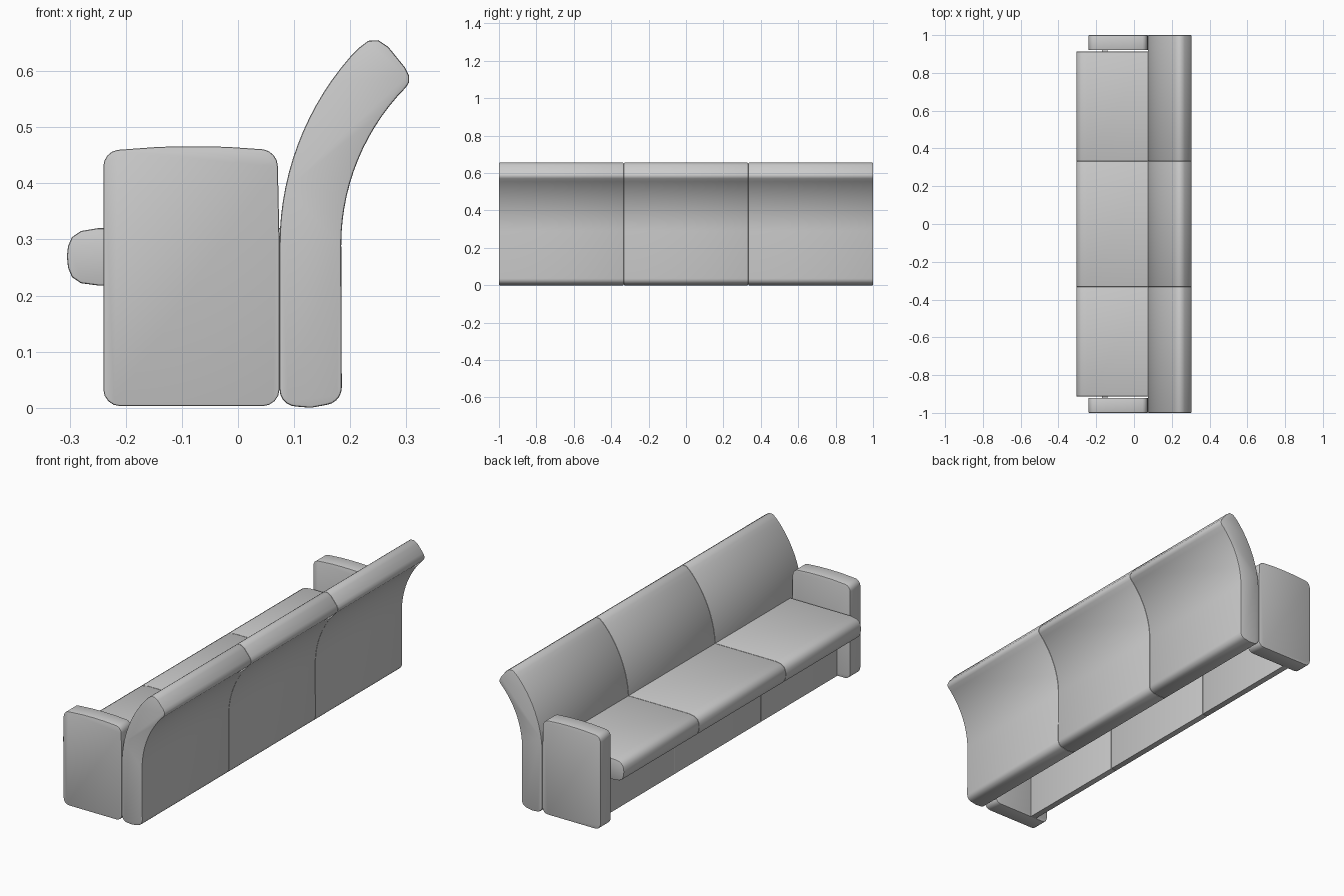
import bpy, bmesh, math

cube = bpy.data.objects.get("Cube")
if cube:
    bpy.data.objects.remove(cube, do_unlink=True)

grey = bpy.data.materials.new("grey_fabric")
grey.use_nodes = True
COLOR = (0.6, 0.6, 0.6, 1)
grey.diffuse_color = COLOR
grey.node_tree.nodes["Principled BSDF"].inputs["Base Color"].default_value = COLOR


def extrude(name, profile, y0, y1, edge=0.004):
    """Extrude an x-z profile along y, softening the rims of both ends."""
    bm = bmesh.new()
    near = [bm.verts.new((x, y0, z)) for x, z in profile]
    cap = bm.faces.new(near)
    moved = bmesh.ops.extrude_face_region(bm, geom=[cap], use_keep_orig=True)["geom"]
    for v in moved:
        if isinstance(v, bmesh.types.BMVert):
            v.co.y = y1
    bmesh.ops.recalc_face_normals(bm, faces=bm.faces)
    rims = [e for e in bm.edges if abs(e.verts[0].co.y - e.verts[1].co.y) < 1e-6]
    bmesh.ops.bevel(bm, geom=rims, offset=edge, segments=2, profile=0.5, affect='EDGES')
    mesh = bpy.data.meshes.new(name)
    bm.to_mesh(mesh)
    bm.free()
    obj = bpy.data.objects.new(name, mesh)
    bpy.context.collection.objects.link(obj)
    mesh.materials.append(grey)
    bpy.ops.object.select_all(action='DESELECT')
    obj.select_set(True)
    bpy.context.view_layer.objects.active = obj
    bpy.ops.object.shade_smooth_by_angle(angle=math.radians(35))
    return obj


def arc(cx, cz, r, start, end, steps):
    """Points on an arc, angles in degrees."""
    angles = [math.radians(start + (end - start) * i / steps) for i in range(steps + 1)]
    return [(cx + r * math.cos(a), cz + r * math.sin(a)) for a in angles]


# Backrest: straight base, then two concentric curves leaning backwards
back = arc(0.105, 0.033, 0.031, 270, 180, 5)
back += arc(0.584, 0.29, 0.51, 180, 139, 14)
back += [(0.215, 0.641), (0.232, 0.654), (0.25, 0.655), (0.268, 0.643),
         (0.298, 0.606), (0.305, 0.592), (0.305, 0.58)]
back += arc(0.584, 0.29, 0.40, 135.4, 180, 14)
back += arc(0.154, 0.036, 0.031, 0, -80, 5) + [(0.13, 0.0)]

# Armrest: rounded block with a crowned top
arm = arc(-0.21, 0.033, 0.03, 270, 180, 4)
arm += arc(-0.21, 0.43, 0.03, 180, 100, 4)
arm += [(-0.14, 0.465), (-0.08, 0.466), (-0.02, 0.465)]
arm += arc(0.04, 0.43, 0.031, 80, 0, 4)
arm += [(0.074, 0.29)] + arc(0.044, 0.033, 0.03, 0, -90, 4)

# Seat cushion: slab with a rolled front edge
seat = [(0.09, 0.218), (-0.25, 0.218), (-0.28, 0.222), (-0.296, 0.233),
        (-0.303, 0.25), (-0.305, 0.27), (-0.303, 0.288), (-0.296, 0.304),
        (-0.28, 0.315), (-0.25, 0.32), (0.09, 0.32)]

# Front board beneath the seat
board = [(-0.17, 0.003), (-0.17, 0.23), (-0.14, 0.23), (-0.14, 0.003)]

# Three sections side by side
SEAM = 1 / 3
for label, i in (("right", -1), ("middle", 0), ("left", 1)):
    inner = (i - 0.5) * 2 * SEAM
    outer = (i + 0.5) * 2 * SEAM
    extrude("backrest_" + label, back, inner, outer)
    low, high = max(inner, -0.913), min(outer, 0.913)
    extrude("seat_" + label, seat, low, high)
    low, high = max(inner, -0.925), min(outer, 0.925)
    extrude("front_board_" + label, board, low, high, 0.003)

# Armrests at both ends
for label, side in (("right", -1), ("left", 1)):
    extrude("armrest_" + label, arm, *sorted((side * 0.92, side * 1.0)), 0.003)
